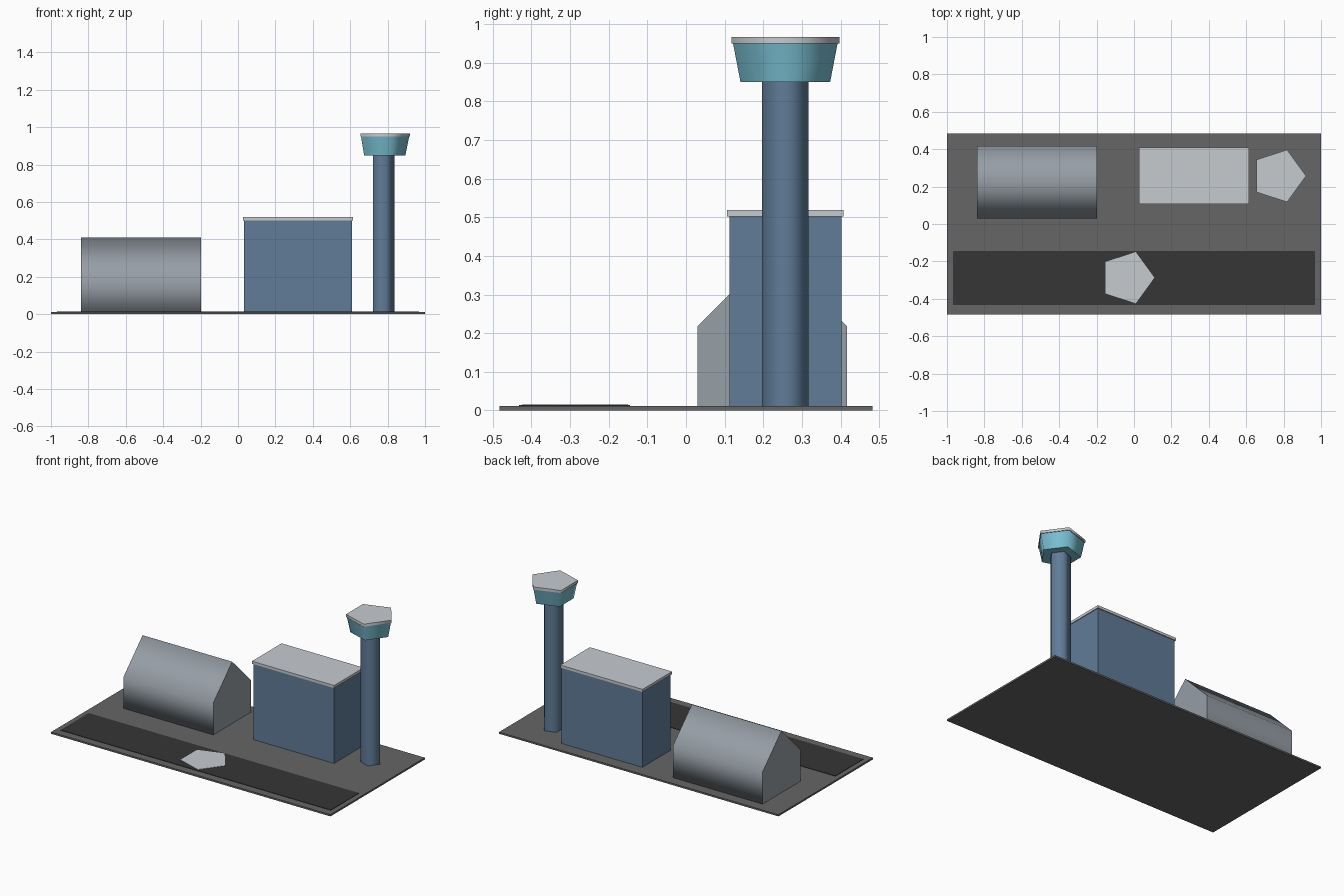
import bpy
import bmesh
from math import cos, sin, tau

cube = bpy.data.objects.get("Cube")
if cube:
    bpy.data.objects.remove(cube, do_unlink=True)


def material(name, r, g, b):
    m = bpy.data.materials.new(name)
    m.use_nodes = True
    m.diffuse_color = (r, g, b, 1)
    m.node_tree.nodes["Principled BSDF"].inputs["Base Color"].default_value = (r, g, b, 1)
    return m


GROUND = material("ground grey", 0.133, 0.133, 0.133)
TARMAC = material("dark tarmac", 0.037, 0.037, 0.037)
BLUE = material("wall blue", 0.117, 0.202, 0.314)
GLASS = material("glass teal", 0.195, 0.533, 0.658)
PALE = material("pale roof", 0.571, 0.597, 0.624)
STEEL = material("hangar steel", 0.305, 0.342, 0.381)


def loft(name, bottom, top, mat, smooth=False):
    """Join two matching rings with side faces and flat end caps."""
    bm = bmesh.new()
    a = [bm.verts.new(p) for p in bottom]
    b = [bm.verts.new(p) for p in top]
    bm.faces.new(a)
    bm.faces.new(b)
    for i in range(len(a)):
        j = (i + 1) % len(a)
        bm.faces.new((a[i], a[j], b[j], b[i])).smooth = smooth
    bmesh.ops.recalc_face_normals(bm, faces=bm.faces)
    mesh = bpy.data.meshes.new(name)
    bm.to_mesh(mesh)
    bm.free()
    mesh.materials.append(mat)
    obj = bpy.data.objects.new(name, mesh)
    bpy.context.collection.objects.link(obj)
    return obj


def box(name, x, y, z, mat):
    ring = [(x[0], y[0]), (x[1], y[0]), (x[1], y[1]), (x[0], y[1])]
    loft(name, [(*p, z[0]) for p in ring], [(*p, z[1]) for p in ring], mat)


def pentagon(name, centre, r0, r1, z, mat):
    def ring(r, h):
        return [(centre[0] + r * cos(tau * i / 5), centre[1] + r * sin(tau * i / 5), h)
                for i in range(5)]
    loft(name, ring(r0, z[0]), ring(r1, z[1]), mat, smooth=True)


# Ground, runway and landing pad
FLOOR = 0.011
box("ground", (-1, 1), (-0.483, 0.483), (0, FLOOR), GROUND)
box("runway", (-0.967, 0.967), (-0.432, -0.145), (FLOOR, 0.014), TARMAC)
pentagon("landing_pad", (-0.035, -0.287), 0.144, 0.144, (0.014, 0.016), PALE)

# Terminal block with an overhanging roof
box("terminal", (0.031, 0.609), (0.112, 0.402), (FLOOR, 0.502), BLUE)
box("terminal_roof", (0.026, 0.614), (0.106, 0.408), (0.502, 0.519), PALE)

# Control tower
TOWER = (0.773, 0.257)
pentagon("tower_shaft", TOWER, 0.063, 0.063, (FLOOR, 0.85), BLUE)
pentagon("tower_cab", TOWER, 0.122, 0.142, (0.85, 0.949), GLASS)
pentagon("tower_roof", TOWER, 0.147, 0.147, (0.949, 0.966), PALE)

# Gabled hangar extruded along x
gable = [(0.03, FLOOR), (0.03, 0.218), (0.223, 0.411), (0.416, 0.218), (0.416, FLOOR)]
loft("hangar", [(-0.839, *p) for p in gable], [(-0.198, *p) for p in gable], STEEL, smooth=True)
